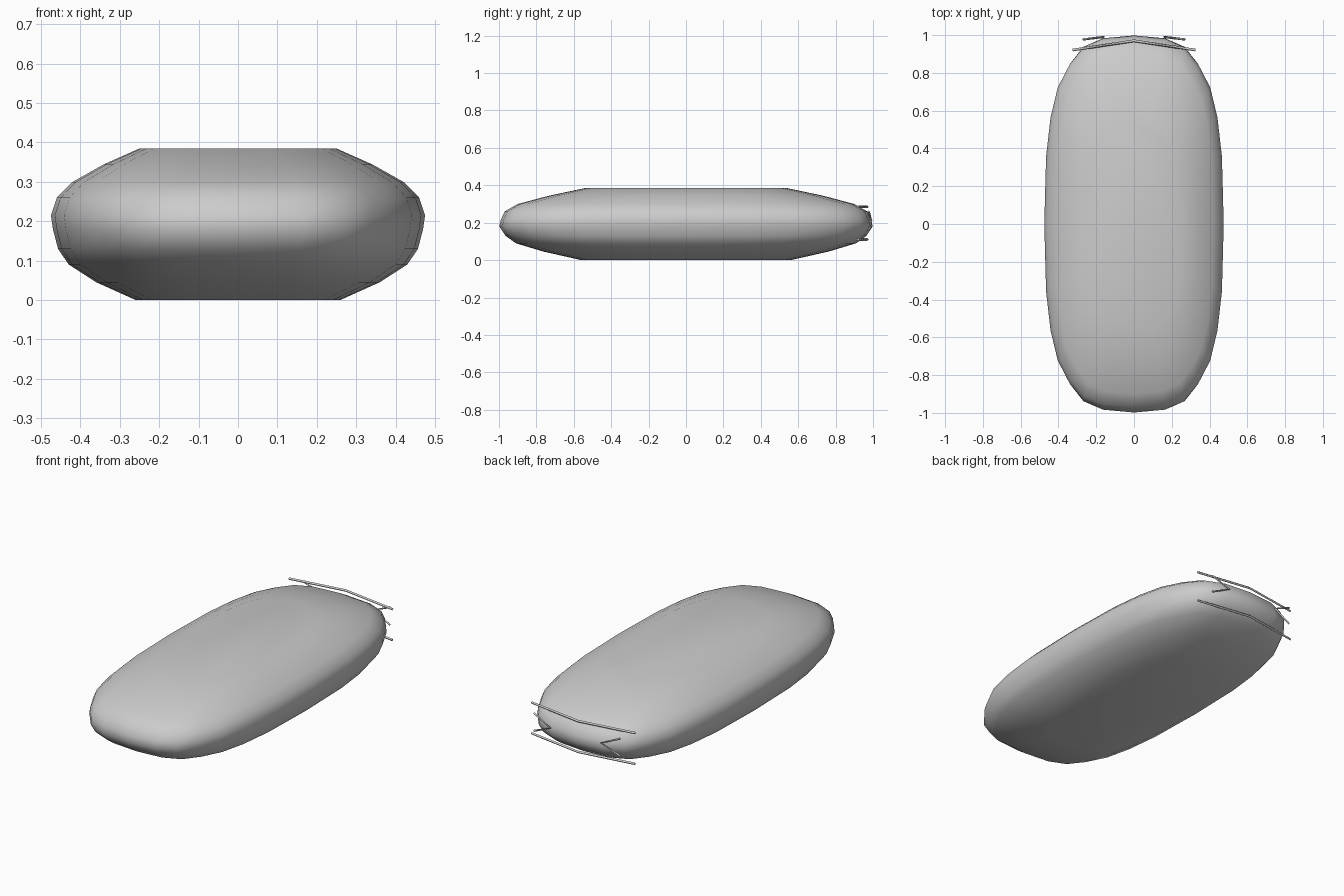
import bpy, bmesh

if "Cube" in bpy.data.objects:
    bpy.data.objects.remove(bpy.data.objects["Cube"])

# Plan outline of one quarter (fractions of half width, half length)
QUARTER = [(1, 0), (0.98, 0.36), (0.93, 0.57), (0.85, 0.73),
           (0.72, 0.85), (0.57, 0.94), (0.35, 0.985), (0, 1)]
# Stacked layers: height, half width, half length
LAYERS = [(0, 0.26, 0.56), (0.045, 0.36, 0.76), (0.09, 0.43, 0.91),
          (0.13, 0.457, 0.965), (0.18, 0.47, 0.998), (0.215, 0.475, 0.99),
          (0.26, 0.46, 0.97), (0.30, 0.42, 0.90), (0.345, 0.34, 0.73),
          (0.385, 0.25, 0.54)]


def full_outline():
    q = QUARTER
    pts = list(q)
    pts += [(-x, y) for x, y in reversed(q[:-1])]
    pts += [(-x, -y) for x, y in q[1:]]
    pts += [(x, -y) for x, y in reversed(q[1:-1])]
    return pts


# Rounded, flat-topped cushion body
bm = bmesh.new()
rings = [[bm.verts.new((x * a, y * b, z)) for x, y in full_outline()]
         for z, a, b in LAYERS]
n = len(rings[0])
for low, high in zip(rings, rings[1:]):
    for i in range(n):
        j = (i + 1) % n
        bm.faces.new((low[i], low[j], high[j], high[i]))
bm.faces.new(list(reversed(rings[0])))
bm.faces.new(rings[-1])
for f in bm.faces:
    f.smooth = True
mesh = bpy.data.meshes.new("body")
bm.to_mesh(mesh)
bm.free()
bpy.context.collection.objects.link(bpy.data.objects.new("body", mesh))


def thin_bar(name, points, radius=0.007):
    """Bent thin bar with a four-sided section."""
    cu = bpy.data.curves.new(name, 'CURVE')
    cu.dimensions = '3D'
    cu.bevel_depth = radius
    cu.bevel_resolution = 0
    cu.use_fill_caps = True
    sp = cu.splines.new('POLY')
    sp.points.add(len(points) - 1)
    for p, co in zip(sp.points, points):
        p.co = (*co, 1)
    bpy.context.collection.objects.link(bpy.data.objects.new(name, cu))


# Long bent bars across the back end
for name, z in (("upper_bar", 0.285), ("lower_bar", 0.11)):
    thin_bar(name, [(-0.325, 0.921, z), (0, 0.97, z), (0.325, 0.921, z)])

# Small inward-pointing chevrons between the bars
for name, s in (("left_chevron", -1), ("right_chevron", 1)):
    thin_bar(name, [(s * 0.27, 0.977, 0.26), (s * 0.16, 0.99, 0.21),
                    (s * 0.27, 0.977, 0.16)], 0.006)
